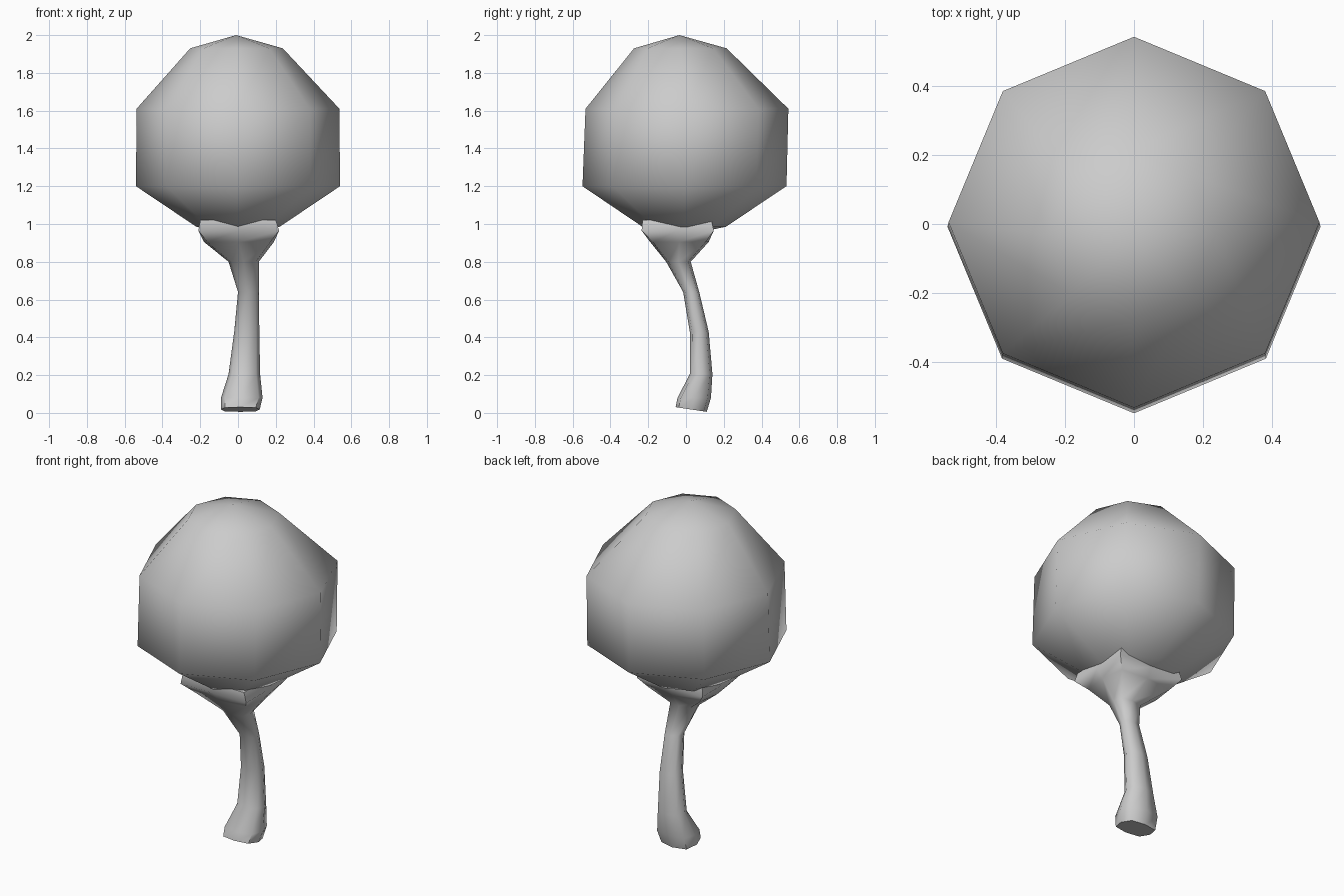
import bpy, bmesh, math

if "Cube" in bpy.data.objects:
    bpy.data.objects.remove(bpy.data.objects["Cube"])


def loft(name, rings, start, end, angle):
    """Skin closed rings of eight points, closing each end with a fan to a point."""
    bm = bmesh.new()
    loops = [[bm.verts.new(p) for p in ring] for ring in rings]
    for a, b in zip(loops, loops[1:]):
        for i in range(8):
            j = (i + 1) % 8
            bm.faces.new((a[i], a[j], b[j], b[i]))
    for loop, tip in ((loops[0], start), (loops[-1], end)):
        v = bm.verts.new(tip)
        for i in range(8):
            bm.faces.new((loop[i], loop[(i + 1) % 8], v))
    bmesh.ops.recalc_face_normals(bm, faces=bm.faces)
    mesh = bpy.data.meshes.new(name)
    bm.to_mesh(mesh)
    bm.free()
    obj = bpy.data.objects.new(name, mesh)
    bpy.context.collection.objects.link(obj)
    bpy.ops.object.select_all(action='DESELECT')
    obj.select_set(True)
    bpy.context.view_layer.objects.active = obj
    bpy.ops.object.shade_smooth_by_angle(angle=math.radians(angle))
    return obj


def crown_ring(x, y, z, r, tilt=0.0):
    pts = []
    for i in range(8):
        a = i * math.pi / 4
        dy = r * math.sin(a)
        pts.append((x + r * math.cos(a), y + dy, z + tilt * dy))
    return pts


def trunk_ring(x0, x1, y0, y1, z, corner, tilt=0.0):
    """Rounded rectangle: corner = 1 is square, about 0.7 is round."""
    cx, cy, hx, hy = (x0 + x1) / 2, (y0 + y1) / 2, (x1 - x0) / 2, (y1 - y0) / 2
    unit = [(1, 0), (corner, corner), (0, 1), (-corner, corner),
            (-1, 0), (-corner, -corner), (0, -1), (corner, -corner)]
    return [(cx + u * hx, cy + v * hy, z + tilt * v * hy) for u, v in unit]


# Leafy crown: eight-sided ball
crown = [crown_ring(0, -0.01, 0.985, 0.22),
         crown_ring(0, -0.008, 1.2, 0.54),
         crown_ring(0, 0.005, 1.61, 0.537),
         crown_ring(-0.008, -0.03, 1.93, 0.245)]
loft("crown", crown, (0, -0.01, 0.94), (-0.01, -0.035, 2.0), 80)

# Curved trunk, flaring to a square cup beneath the crown
trunk = [trunk_ring(-0.09, 0.115, -0.055, 0.11, 0.018, 0.8, -0.15),
         trunk_ring(-0.09, 0.13, -0.045, 0.132, 0.08, 0.8),
         trunk_ring(-0.05, 0.117, 0.02, 0.14, 0.205, 0.75),
         trunk_ring(-0.02, 0.113, 0.02, 0.12, 0.43, 0.75),
         trunk_ring(0.0, 0.11, -0.015, 0.07, 0.64, 0.75),
         trunk_ring(-0.05, 0.11, -0.105, 0.025, 0.8, 0.8),
         trunk_ring(-0.18, 0.19, -0.19, 0.12, 0.905, 0.9),
         trunk_ring(-0.21, 0.218, -0.235, 0.147, 0.965, 1.0),
         trunk_ring(-0.2, 0.2, -0.23, 0.135, 1.02, 1.0)]
loft("trunk", trunk, (0.02, 0.03, 0.018), (0, -0.04, 1.02), 60)
